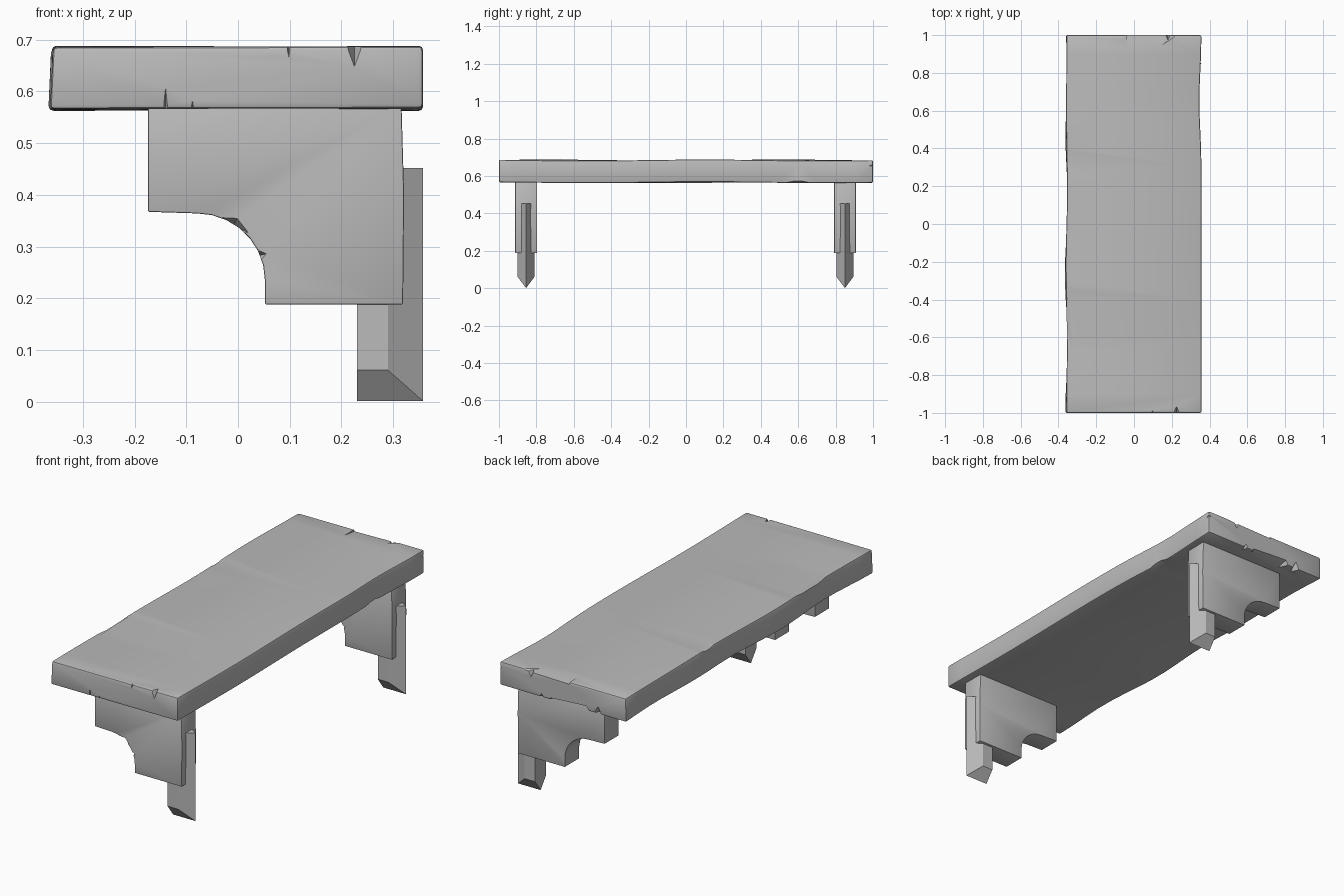
import bpy, bmesh, math
from mathutils import Vector

if "Cube" in bpy.data.objects:
    bpy.data.objects.remove(bpy.data.objects["Cube"])

# Single worn grey
grey = bpy.data.materials.new("worn grey")
grey.use_nodes = True
GREY = (0.5, 0.5, 0.5, 1)
grey.diffuse_color = GREY
grey.node_tree.nodes["Principled BSDF"].inputs["Base Color"].default_value = GREY


def make_object(name, bm):
    bmesh.ops.recalc_face_normals(bm, faces=bm.faces)
    mesh = bpy.data.meshes.new(name)
    bm.to_mesh(mesh)
    bm.free()
    mesh.materials.append(grey)
    obj = bpy.data.objects.new(name, mesh)
    bpy.context.collection.objects.link(obj)
    return obj


def extrude_profile(bm, points, offset):
    face = bm.faces.new([bm.verts.new(p) for p in points])
    moved = bmesh.ops.extrude_face_region(bm, geom=[face])["geom"]
    verts = [v for v in moved if isinstance(v, bmesh.types.BMVert)]
    bmesh.ops.translate(bm, verts=verts, vec=offset)


def activate(obj):
    bpy.ops.object.select_all(action="DESELECT")
    obj.select_set(True)
    bpy.context.view_layer.objects.active = obj


def carve(obj, chips):
    """Cut convex chips, each given by a few corner points."""
    for points in chips:
        bm = bmesh.new()
        for p in points:
            bm.verts.new(p)
        bmesh.ops.convex_hull(bm, input=bm.verts[:])
        cutter = make_object("chip_cutter", bm)
        cutter.hide_render = True
        mod = obj.modifiers.new("chip", "BOOLEAN")
        mod.object = cutter
        mod.operation = "DIFFERENCE"
        mod.solver = "EXACT"
        activate(obj)
        bpy.ops.object.modifier_apply(modifier=mod.name)
        bpy.data.objects.remove(cutter)


def soften(obj, width):
    mod = obj.modifiers.new("worn edges", "BEVEL")
    mod.width = width
    mod.segments = 2
    mod.limit_method = "ANGLE"
    activate(obj)
    bpy.ops.object.modifier_apply(modifier=mod.name)


def smooth(obj):
    activate(obj)
    bpy.ops.object.shade_smooth_by_angle(angle=math.radians(25))


def notch(x, end, z_edge, z_tip, half, depth):
    """V-shaped split in an end face, open at the top or bottom edge."""
    out = end * 1.02
    over = z_edge + (0.02 if z_edge > z_tip else -0.02)
    return [(x - half, out, over), (x + half, out, over),
            (x, out, z_tip), (x, end * (1 - depth), over)]


# Plank, with long edges that wander a little
bm = bmesh.new()
bmesh.ops.create_cube(bm, size=1)
bmesh.ops.scale(bm, verts=bm.verts, vec=(0.715, 2, 0.12))
bmesh.ops.translate(bm, verts=bm.verts, vec=(0, 0, 0.625))
for i in range(1, 20):
    bmesh.ops.bisect_plane(bm, geom=bm.verts[:] + bm.edges[:] + bm.faces[:],
                           plane_co=(0, -1 + i / 10, 0), plane_no=(0, 1, 0))
for v in bm.verts:
    y = v.co.y
    if v.co.x > 0:
        v.co.x -= 0.012 * math.exp(-((y - 0.65) / 0.2) ** 2)
    else:
        v.co.x += 0.004 * math.sin(7 * y) * (1 - y * y)
        if v.co.z < 0.6:
            v.co.x += 0.006 * math.sin(9 * y + 1)
    v.co.z += 0.003 * math.sin(5 * y + 3 * v.co.x)
plank = make_object("plank", bm)
soften(plank, 0.008)
TOP, BOTTOM = 0.685, 0.565
carve(plank, [
    # front end
    notch(0.225, -1, TOP, 0.625, 0.03, 0.05),
    notch(0.098, -1, TOP, 0.64, 0.012, 0.03),
    notch(-0.14, -1, BOTTOM, 0.67, 0.013, 0.02),
    notch(-0.088, -1, BOTTOM, 0.62, 0.013, 0.02),
    [(-0.16, -1.02, 0.55), (-0.08, -1.02, 0.55), (-0.15, -1.02, 0.572),
     (-0.09, -1.02, 0.572), (-0.14, -0.93, 0.55), (-0.09, -0.93, 0.55)],
    # back end
    notch(0.18, 1, TOP, 0.63, 0.035, 0.05),
    notch(-0.2, 1, BOTTOM, 0.62, 0.04, 0.06),
    notch(0.12, 1, BOTTOM, 0.6, 0.03, 0.05),
    [(-0.04, 1.02, 0.7), (-0.04, 1.02, 0.67), (0.24, 1.02, 0.7),
     (0.24, 1.02, 0.676), (-0.035, 0.8, 0.7), (0.2, 0.96, 0.7)],
    [(-0.17, 1.02, 0.55), (0.1, 1.02, 0.55), (-0.14, 1.02, 0.595),
     (0.07, 1.02, 0.582), (-0.12, 0.92, 0.55), (0.06, 0.93, 0.55)],
    # long sides
    [(0.37, 0.45, 0.555), (0.37, 0.72, 0.555), (0.37, 0.6, 0.582),
     (0.29, 0.55, 0.555), (0.29, 0.66, 0.555)],
    [(0.37, 1.02, 0.68), (0.37, 1.02, 0.645), (0.37, 0.955, 0.65),
     (0.335, 1.02, 0.66)],
    [(-0.37, -0.72, 0.7), (-0.37, -0.25, 0.7), (-0.325, -0.68, 0.69),
     (-0.34, -0.3, 0.69), (-0.37, -0.5, 0.67)],
    [(-0.37, 0.2, 0.7), (-0.37, 0.45, 0.7), (-0.31, 0.25, 0.69),
     (-0.31, 0.4, 0.69), (-0.37, 0.33, 0.675)],
])
smooth(plank)

for end, centre in (("front", -0.855), ("back", 0.85)):
    # Bracket board with a scooped lower corner
    outline = [(-0.174, 0.575), (-0.174, 0.367), (-0.08, 0.364)]
    for i in range(1, 8):
        a = math.radians(90 - i * 90 / 7)
        outline.append((-0.08 + 0.132 * math.sin(a + math.pi / 2 - 2 * a),
                        0.235 + 0.129 * math.sin(a)))
    outline += [(0.052, 0.188), (0.319, 0.188), (0.321, 0.4), (0.316, 0.575)]
    bm = bmesh.new()
    extrude_profile(bm, [(x, centre - 0.058, z) for x, z in outline], (0, 0.116, 0))
    bracket = make_object(end + "_bracket", bm)
    soften(bracket, 0.003)
    front = centre - 0.065
    carve(bracket, [
        [(-0.06, front, 0.36), (0.0, front, 0.357), (0.025, front, 0.325),
         (0.0, front, 0.32), (-0.01, front + 0.045, 0.34)],
        [(0.03, front, 0.30), (0.06, front, 0.287), (0.045, front, 0.27),
         (0.03, front + 0.04, 0.28)],
    ])
    smooth(bracket)

    # Stake: ridged outer side and wedge-cut foot
    section = [(0.23, -0.045), (0.29, -0.045), (0.358, 0), (0.29, 0.045), (0.23, 0.045)]
    bm = bmesh.new()
    extrude_profile(bm, [(x, centre + y, 0) for x, y in section], (0, 0, 0.452))
    for side in (-1, 1):
        cut = bmesh.ops.bisect_plane(
            bm, geom=bm.verts[:] + bm.edges[:] + bm.faces[:],
            plane_co=(0, centre, 0.001), plane_no=Vector((0, side * 0.06, -0.045)),
            clear_outer=True)
        edges = [e for e in cut["geom_cut"] if isinstance(e, bmesh.types.BMEdge)]
        bmesh.ops.holes_fill(bm, edges=edges)
    bmesh.ops.remove_doubles(bm, verts=bm.verts, dist=0.0001)
    stake = make_object(end + "_stake", bm)
    smooth(stake)
